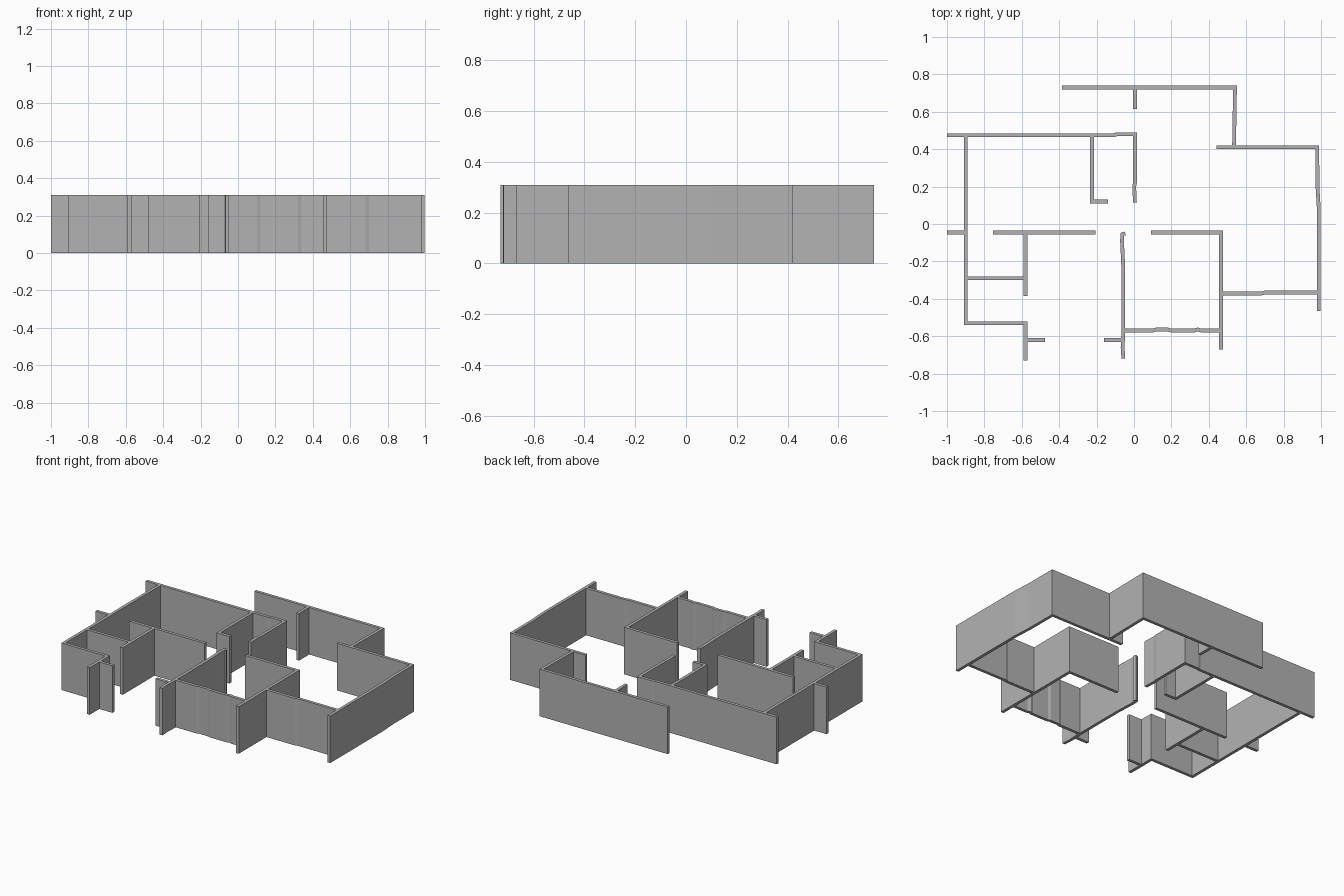
import bpy
import bmesh
from mathutils import Vector

cube = bpy.data.objects.get("Cube")
if cube:
    bpy.data.objects.remove(cube, do_unlink=True)

HEIGHT = 0.31
HALF = 0.01  # half the wall thickness

plaster = bpy.data.materials.new("grey_plaster")
plaster.use_nodes = True
GREY = (0.45, 0.45, 0.45, 1)
plaster.diffuse_color = GREY
plaster.node_tree.nodes["Principled BSDF"].inputs["Base Color"].default_value = GREY


def wall(name, *path):
    """Extrude a mitred strip of constant thickness along a plan path."""
    pts = [Vector(p) for p in path]
    dirs = [(b - a).normalized() for a, b in zip(pts, pts[1:])]
    normals = [Vector((-d.y, d.x)) for d in dirs]
    bm = bmesh.new()
    rings = []
    for i, p in enumerate(pts):
        n1, n2 = normals[max(i - 1, 0)], normals[min(i, len(normals) - 1)]
        offset = (n1 + n2) * (HALF / (1 + n1.dot(n2)))
        left, right = p + offset, p - offset
        rings.append([bm.verts.new((q.x, q.y, z)) for q, z in
                      ((left, 0), (right, 0), (right, HEIGHT), (left, HEIGHT))])
    for a, b in zip(rings, rings[1:]):
        for k in range(4):
            j = (k + 1) % 4
            bm.faces.new((a[k], a[j], b[j], b[k]))
    bm.faces.new(rings[0])
    bm.faces.new(rings[-1])
    bmesh.ops.recalc_face_normals(bm, faces=bm.faces)
    mesh = bpy.data.meshes.new(name)
    bm.to_mesh(mesh)
    bm.free()
    mesh.materials.append(plaster)
    bpy.context.collection.objects.link(bpy.data.objects.new(name, mesh))


# Back rooms
wall("back_wall", (-.385, .73), (.54, .73), (.535, .42))
wall("back_stub", (.005, .72), (.005, .615))
wall("left_back_wall", (.44, .41), (.98, .41), (.981, .2), (.988, .08), (.988, -.465))
wall("right_back_wall", (-1, .475), (-.11, .475), (-.09, .48), (.005, .48),
     (.005, .22), (.001, .2), (.005, .115))
wall("closet_wall", (-.225, .465), (-.225, .12), (-.14, .12))

# Right rooms
wall("right_outer_wall", (-.9, .465), (-.9, -.53), (-.58, -.53), (-.58, -.73))
wall("right_outer_stub", (-1, -.045), (-.89, -.045))
wall("right_hall_wall", (-.755, -.045), (-.205, -.045))
wall("right_room_divider", (-.58, -.055), (-.58, -.385))
wall("right_cross_wall", (-.89, -.29), (-.59, -.29))
wall("front_right_stub", (-.57, -.62), (-.475, -.62))

# Centre and left rooms
wall("centre_wall", (-.047, -.05), (-.062, -.055), (-.064, -.09), (-.058, -.22),
     (-.058, -.6), (-.061, -.66), (-.057, -.72))
wall("front_centre_stub", (-.16, -.62), (-.068, -.62))
wall("front_wall", (-.048, -.57), (.1, -.57), (.12, -.564), (.18, -.564), (.2, -.57),
     (.32, -.57), (.34, -.564), (.36, -.57), (.455, -.57))
wall("left_room_wall", (.09, -.045), (.465, -.045), (.465, -.67))
wall("front_left_wall", (.475, -.372), (.68, -.372), (.7, -.366), (.978, -.366))
